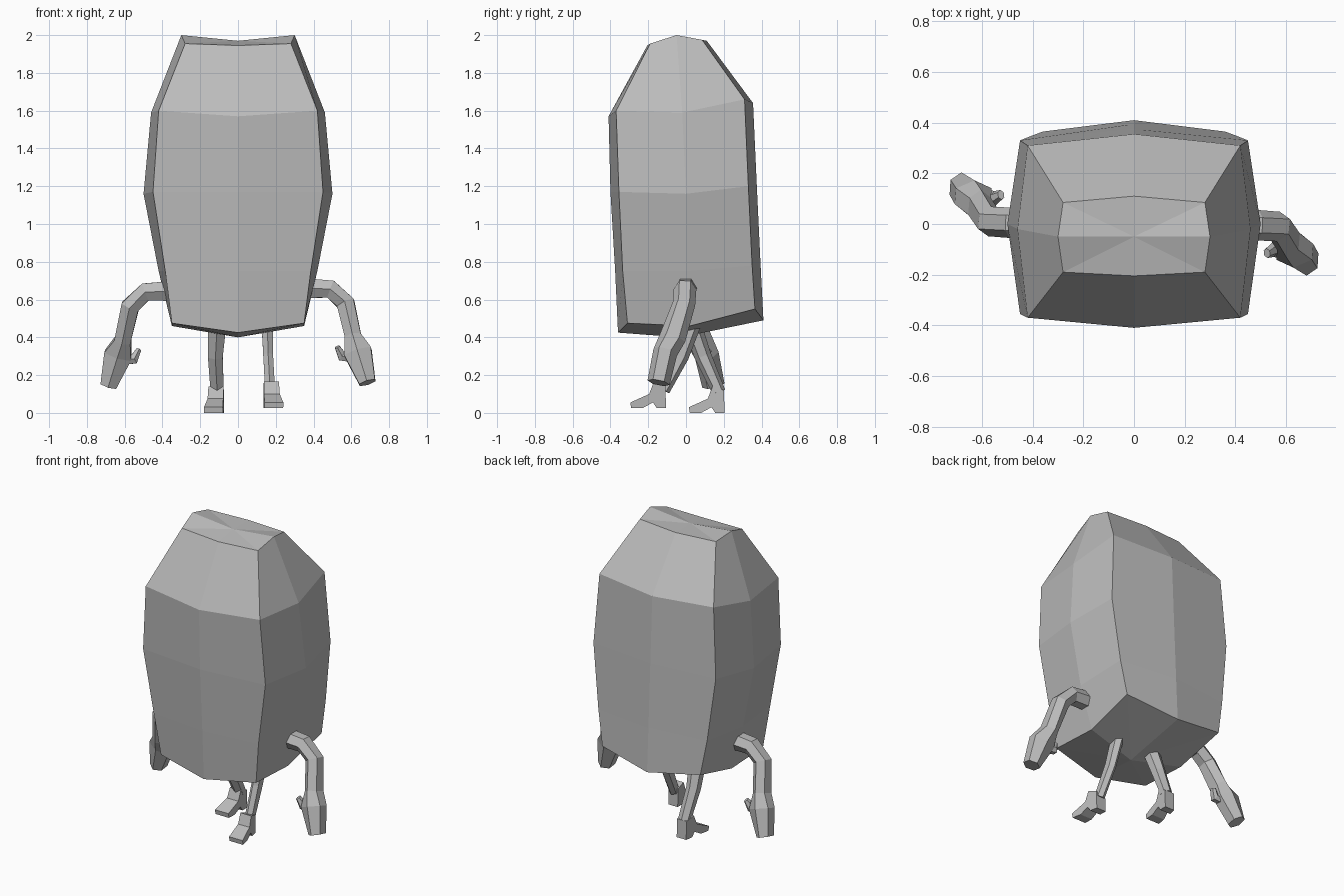
import bpy, bmesh, math
from mathutils import Vector

cube = bpy.data.objects.get("Cube")
if cube:
    bpy.data.objects.remove(cube, do_unlink=True)

grey = bpy.data.materials.new("plain_grey")
grey.use_nodes = True
colour = (0.5, 0.5, 0.5, 1)
grey.diffuse_color = colour
grey.node_tree.nodes["Principled BSDF"].inputs["Base Color"].default_value = colour


def finish(bm, name):
    bmesh.ops.recalc_face_normals(bm, faces=bm.faces)
    mesh = bpy.data.meshes.new(name)
    bm.to_mesh(mesh)
    bm.free()
    mesh.materials.append(grey)
    obj = bpy.data.objects.new(name, mesh)
    bpy.context.collection.objects.link(obj)
    return obj


def bridge(bm, rings):
    for low, high in zip(rings, rings[1:]):
        n = len(low)
        for i in range(n):
            j = (i + 1) % n
            bm.faces.new((low[i], low[j], high[j], high[i]))


def fan(bm, ring, tip):
    centre = bm.verts.new(tip)
    for i in range(len(ring)):
        bm.faces.new((ring[i - 1], ring[i], centre))


def limb(name, path, sides=6):
    """Sweep a faceted section; each station is (x, y, z, width, depth)."""
    bm = bmesh.new()
    points = [Vector(p[:3]) for p in path]
    rings = []
    for k, p in enumerate(path):
        along = (points[min(k + 1, len(path) - 1)] - points[max(k - 1, 0)]).normalized()
        u = Vector((0, 1, 0)).cross(along).normalized()
        v = along.cross(u)
        ring = []
        for i in range(sides):
            a = math.tau * (i + 0.5) / sides
            ring.append(bm.verts.new(points[k] + u * p[3] * math.cos(a) + v * p[4] * math.sin(a)))
        rings.append(ring)
    bridge(bm, rings)
    bm.faces.new(rings[0])
    bm.faces.new(rings[-1])
    return finish(bm, name)


# Body: half rings (front middle, front corner, side, back corner, back middle)
levels = [
    [(0, -.36, .425), (.35, -.31, .475), (.35, .02, .46), (.36, .365, .55), (0, .41, .49)],
    [(0, -.375, .75), (.385, -.335, .75), (.42, 0, .75), (.4, .35, .78), (0, .395, .78)],
    [(0, -.4, 1.17), (.45, -.355, 1.17), (.5, 0, 1.16), (.45, .33, 1.2), (0, .375, 1.2)],
    [(0, -.41, 1.57), (.42, -.37, 1.6), (.46, -.02, 1.59), (.42, .31, 1.66), (0, .355, 1.64)],
    [(0, -.205, 1.945), (.28, -.19, 1.955), (.3, -.05, 2), (.28, .085, 1.975), (0, .11, 1.97)],
]
bm = bmesh.new()
rings = []
for half in levels:
    mirrored = [(-x, y, z) for x, y, z in reversed(half[1:-1])]
    rings.append([bm.verts.new(p) for p in half + mirrored])
bridge(bm, rings)
fan(bm, rings[0], (0, -.03, .4))
fan(bm, rings[-1], (0, -.05, 1.97))
finish(bm, "body")

# Arms: the right one swings back as the left one swings forward
arm = [(.36, 0, .66, .06, .06), (.49, -.005, .655, .055, .06), (.57, -.01, .58, .055, .06),
       (.61, -.07, .4, .05, .07), (.635, -.11, .32, .085, .065), (.685, -.145, .16, .05, .06)]
thumb = [(.6, -.11, .3, .035, .03), (.55, -.1, .3, .03, .03), (.525, -.115, .35, .015, .02)]
for side, s, drop in (("left", 1, 0), ("right", -1, .015)):
    for part, path in (("arm", arm), ("thumb", thumb)):
        limb(side + "_" + part, [(x * s, y * s, z - drop, w, d) for x, y, z, w, d in path])

# Legs, hip to ankle
limb("left_leg", [(.155, .03, .47, .035, .05), (.16, -.03, .3, .03, .045), (.17, -.12, .12, .03, .035)])
limb("right_leg", [(-.11, .03, .47, .055, .05), (-.12, .09, .3, .045, .045), (-.11, .175, .11, .04, .035)])

# Feet: side profile (y, z) from ankle to toe, flared toward the toe
profile = [(-.06, .14), (0, .12), (.005, 0), (-.045, 0), (-.065, .03),
           (-.12, 0), (-.18, 0), (-.185, .03), (-.085, .075)]
for name, x, y, z, turn in (("left_foot", .17, -.11, .025, .02), ("right_foot", -.11, .2, 0, -.02)):
    bm = bmesh.new()
    rings = []
    for s in (-1, 1):
        rings.append([bm.verts.new((x + s * (.035 - py * .08) - turn * py / .18, y + py, z + pz))
                      for py, pz in profile])
    bridge(bm, rings)
    bm.faces.new(rings[0])
    bm.faces.new(rings[1])
    finish(bm, name)
